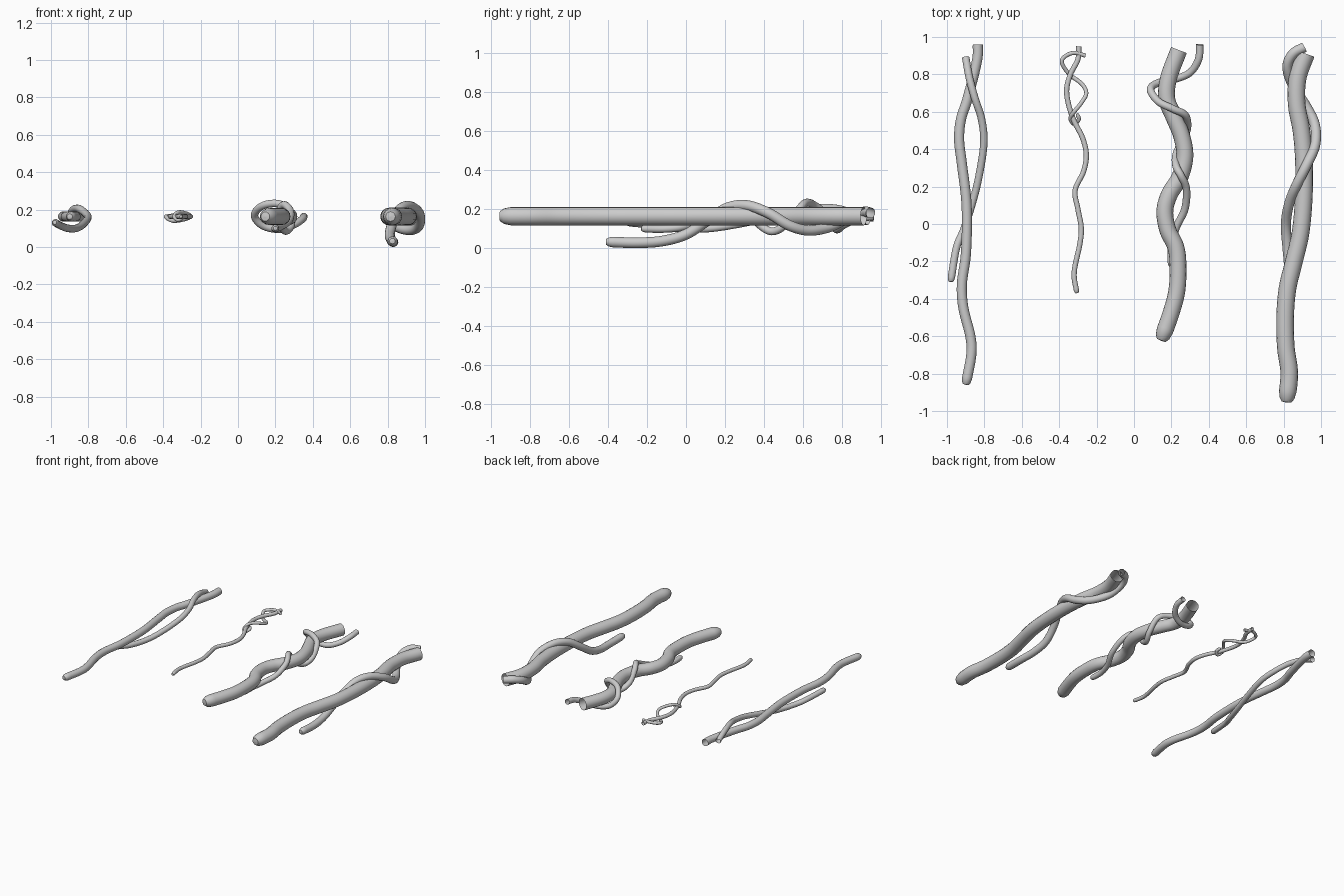
import bpy
from mathutils import Vector

Z = 0.163  # height shared by all main stems


def smooth_path(pts, steps=7):
    """Catmull-Rom samples through the control points."""
    p = [Vector(q if len(q) == 3 else (q[0], q[1], Z)) for q in pts]
    p = [2 * p[0] - p[1]] + p + [2 * p[-1] - p[-2]]
    out = []
    for i in range(1, len(p) - 2):
        a, b, c, d = p[i - 1:i + 3]
        for k in range(steps):
            t = k / steps
            out.append(0.5 * (2 * b + (c - a) * t + (2 * a - 5 * b + 4 * c - d) * t * t
                              + (3 * b - a - 3 * c + d) * t ** 3))
    out.append(p[-2])
    return out


def vine(name, r, pts):
    """Tube open at the back end, with a blunt tapered tip at the last point."""
    path = smooth_path(pts)
    tip, d = path[-1], (path[-1] - path[-3]).normalized()
    tl = 1.3 * r
    path = [q for q in path if (q - tip).length > tl * 1.2]
    stations = [(q, 1.0) for q in path]
    stations += [(tip - d * tl, 1.0), (tip - d * tl * 0.4, 0.85), (tip - d * tl * 0.05, 0.55), (tip, 0.02)]
    cu = bpy.data.curves.new(name, 'CURVE')
    cu.dimensions = '3D'
    cu.bevel_depth = r
    cu.bevel_resolution = 6
    sp = cu.splines.new('POLY')
    sp.points.add(len(stations) - 1)
    for point, (co, f) in zip(sp.points, stations):
        point.co = (*co, 1)
        point.radius = f
    sp.use_smooth = True
    ob = bpy.data.objects.new(name, cu)
    bpy.context.collection.objects.link(ob)
    bpy.ops.object.select_all(action='DESELECT')
    ob.select_set(True)
    bpy.context.view_layer.objects.active = ob
    bpy.ops.object.convert(target='MESH')
    bpy.ops.object.shade_smooth_by_angle()


# Left pair
vine("left_stem", 0.027, [(-.835, .96), (-.84, .87), (-.89, .67), (-.925, .56), (-.935, .45),
     (-.92, .32), (-.895, .1), (-.898, -.15), (-.92, -.32), (-.912, -.45), (-.875, -.6), (-.87, -.7), (-.9, -.86)])
vine("left_tendril", 0.02, [(-.9, .89, .165), (-.88, .78, .2), (-.85, .67, .205), (-.815, .56, .18),
     (-.803, .43, .155), (-.83, .25, .12), (-.865, .11, .1), (-.91, -.03, .1), (-.95, -.13, .115), (-.98, -.31, .132)])

# Thin pair
vine("thin_stem", 0.014, [(-.295, .95), (-.3, .88), (-.34, .8), (-.36, .72), (-.35, .64), (-.32, .55),
     (-.275, .46), (-.255, .37), (-.27, .28), (-.315, .18), (-.3, .08), (-.282, -.02), (-.29, -.11), (-.32, -.26), (-.305, -.37)])
vine("thin_tendril", 0.011, [(-.26, .9, .163), (-.32, .915, .17), (-.37, .895, .165), (-.385, .86, .16),
     (-.345, .8, .14), (-.28, .75, .15), (-.255, .7, .165), (-.28, .65, .18), (-.32, .6, .185),
     (-.34, .565, .163), (-.32, .535, .145), (-.295, .56, .16), (-.305, .59, .17)])

# Wavy pair
vine("wavy_stem", 0.045, [(.24, .93), (.185, .78), (.175, .67), (.21, .58), (.255, .47), (.272, .36),
     (.245, .25), (.19, .16), (.165, .07), (.18, -.03), (.222, -.12), (.235, -.21), (.23, -.35), (.2, -.47), (.145, -.625)])
vine("wavy_tendril", 0.02, [(.352, .96, .163), (.345, .88, .15), (.3, .81, .12), (.22, .775, .095),
     (.13, .755, .115), (.088, .72, .17), (.13, .655, .22), (.21, .615, .232), (.275, .58, .2), (.285, .51, .12),
     (.255, .44, .085), (.225, .37, .125), (.225, .31, .2), (.25, .26, .225), (.28, .19, .19),
     (.272, .08, .14), (.225, -.02, .108), (.2, -.12, .098), (.2, -.23, .1)])

# Thick pair
vine("thick_stem", 0.047, [(.92, .91), (.875, .78), (.87, .64), (.895, .5), (.908, .35), (.908, .15), (.89, -.05),
     (.85, -.22), (.82, -.35), (.808, -.5), (.812, -.66), (.83, -.8), (.815, -.955)])
vine("thick_tendril", 0.027, [(.91, .945, .18), (.85, .91, .185), (.82, .84, .16), (.85, .74, .11), (.92, .63, .09),
     (.967, .53, .115), (.968, .42, .18), (.92, .31, .218), (.87, .21, .205), (.83, .11, .14),
     (.812, 0, .07), (.82, -.12, .036), (.83, -.25, .027), (.825, -.41, .032)])
